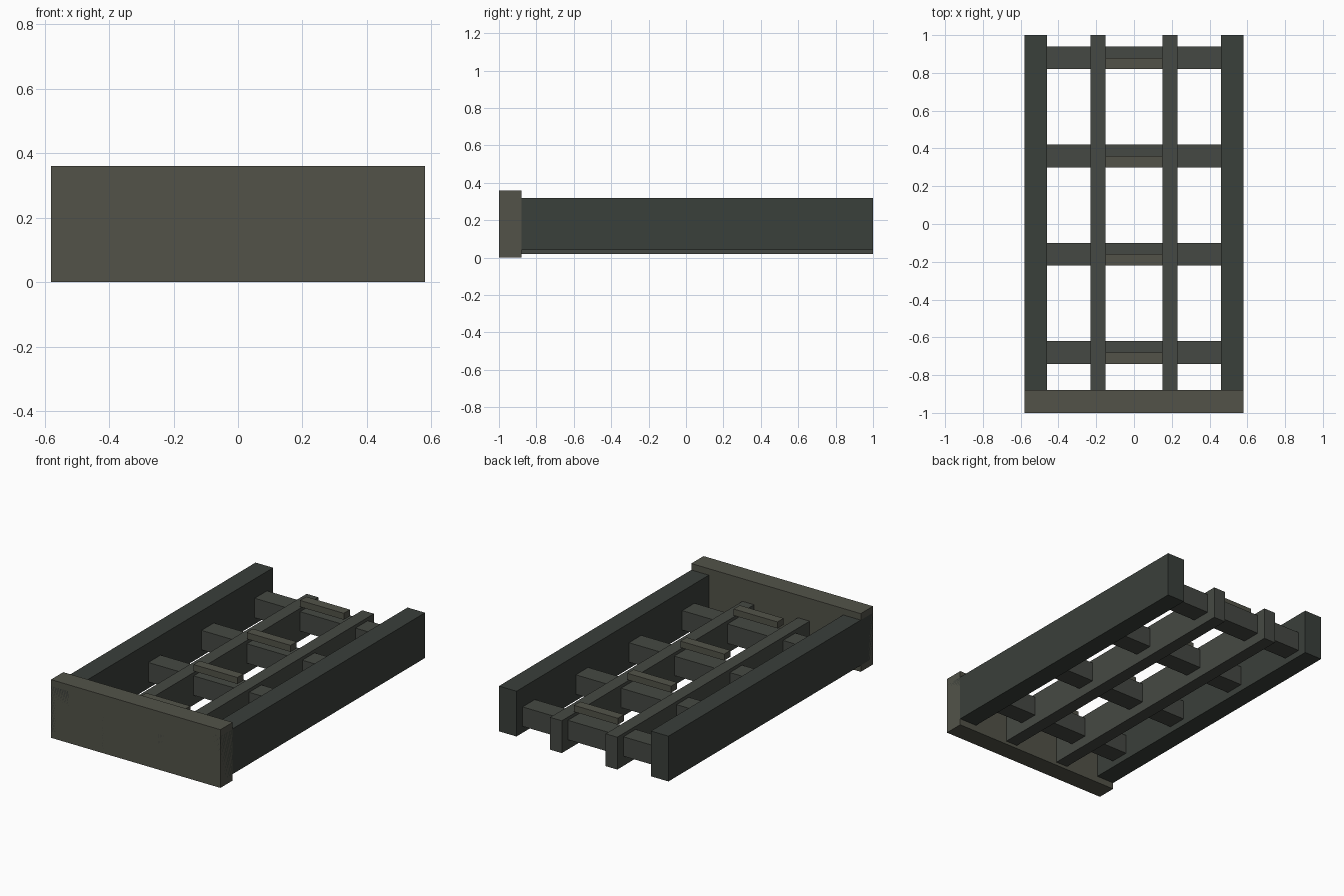
import bpy

if "Cube" in bpy.data.objects:
    bpy.data.objects.remove(bpy.data.objects["Cube"])


def material(name, rgb):
    m = bpy.data.materials.new(name)
    m.diffuse_color = (*rgb, 1)
    m.use_nodes = True
    m.node_tree.nodes["Principled BSDF"].inputs["Base Color"].default_value = m.diffuse_color
    return m


rail_mat = material("dark_paint", (0.042, 0.050, 0.043))
beam_mat = material("mid_paint", (0.060, 0.066, 0.056))
board_mat = material("olive_paint", (0.085, 0.086, 0.066))


def box(name, x, y, z, mat):
    """Box from (min, max) ranges on each axis."""
    bpy.ops.mesh.primitive_cube_add(size=1, location=[sum(r) / 2 for r in (x, y, z)])
    ob = bpy.context.object
    ob.name = name
    ob.scale = [r[1] - r[0] for r in (x, y, z)]
    bpy.ops.object.transform_apply(location=False, rotation=False, scale=True)
    ob.data.materials.append(mat)
    return ob


# Front bumper board
box("front_board", (-0.58, 0.58), (-1, -0.88), (0, 0.36), board_mat)

# Outer rails and inner stringers, left and right
for side, s in (("left", -1), ("right", 1)):
    box(f"{side}_side_rail", sorted((s * 0.46, s * 0.58)), (-1, 1), (0.04, 0.32), rail_mat)
    box(f"{side}_stringer", sorted((s * 0.15, s * 0.23)), (-1, 1), (0.02, 0.22), beam_mat)

# Cross beams, each with a thin raised slat between the stringers
for i in range(4):
    y = -0.68 + 0.52 * i
    box(f"cross_beam_{i + 1}", (-0.46, 0.46), (y - 0.06, y + 0.06), (0.08, 0.20), beam_mat)
    box(f"slat_{i + 1}", (-0.15, 0.15), (y - 0.06, y), (0.23, 0.27), board_mat)
